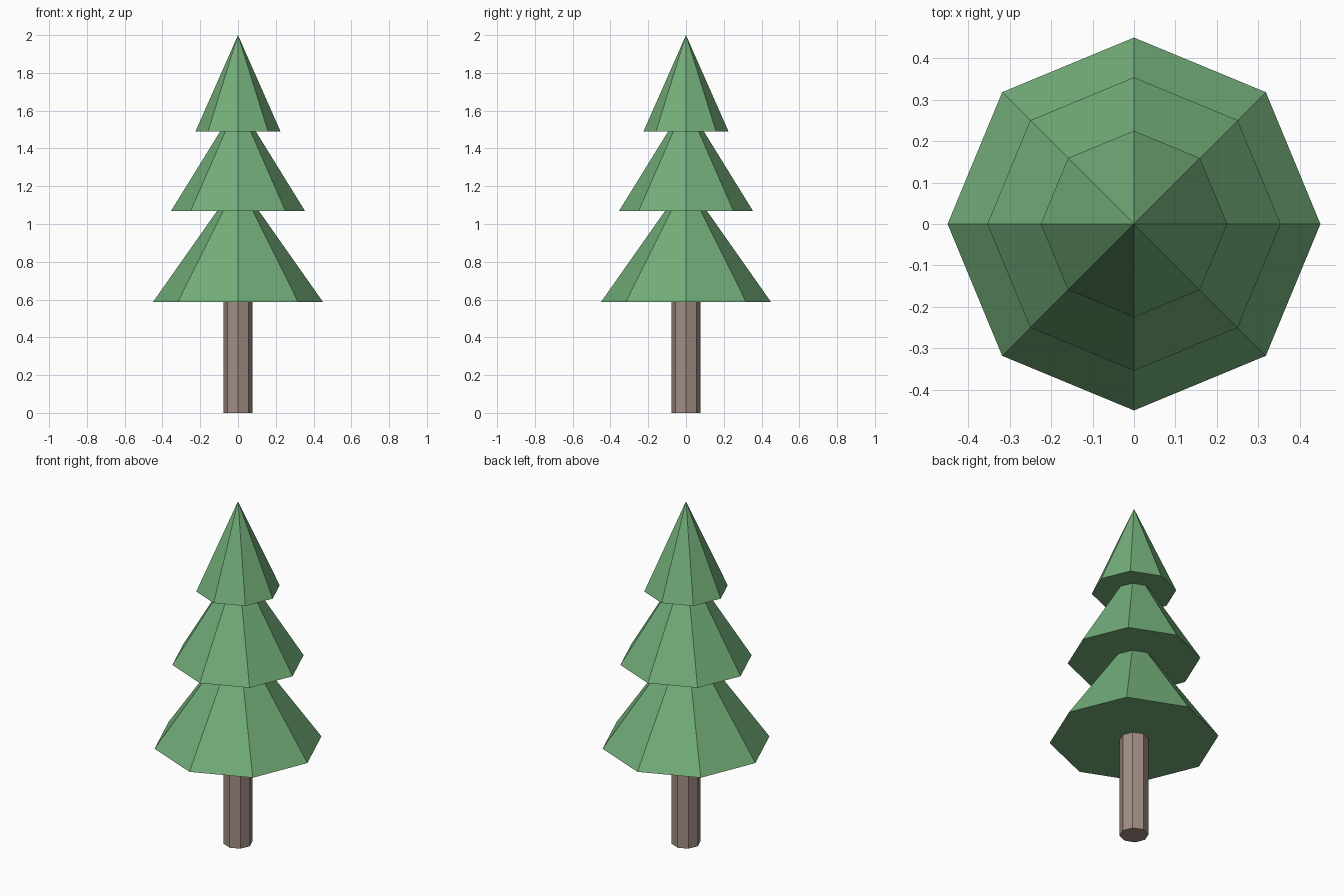
import bpy

if "Cube" in bpy.data.objects:
    bpy.data.objects.remove(bpy.data.objects["Cube"])

SIDES = 8


def material(name, color):
    mat = bpy.data.materials.new(name)
    mat.diffuse_color = (*color, 1)
    mat.use_nodes = True
    mat.node_tree.nodes["Principled BSDF"].inputs["Base Color"].default_value = mat.diffuse_color
    return mat


def cone(name, z0, z1, r0, r1, mat):
    """Flat-shaded octagonal cone or prism with corners on the x and y axes."""
    bpy.ops.mesh.primitive_cone_add(vertices=SIDES, radius1=r0, radius2=r1,
                                    depth=z1 - z0, location=(0, 0, (z0 + z1) / 2))
    obj = bpy.context.object
    obj.name = name
    obj.data.materials.append(mat)


bark = material("bark", (0.36, 0.27, 0.23))
needles = material("needles", (0.17, 0.42, 0.19))

# Trunk
cone("trunk", 0, 0.6, 0.077, 0.077, bark)

# Three overlapping tiers of foliage: base height, tip height, base radius
tiers = {
    "lower_foliage": (0.587, 1.227, 0.45),
    "middle_foliage": (1.07, 1.643, 0.354),
    "upper_foliage": (1.49, 2.0, 0.225),
}
for name, (base, tip, radius) in tiers.items():
    cone(name, base, tip, radius, 0, needles)
